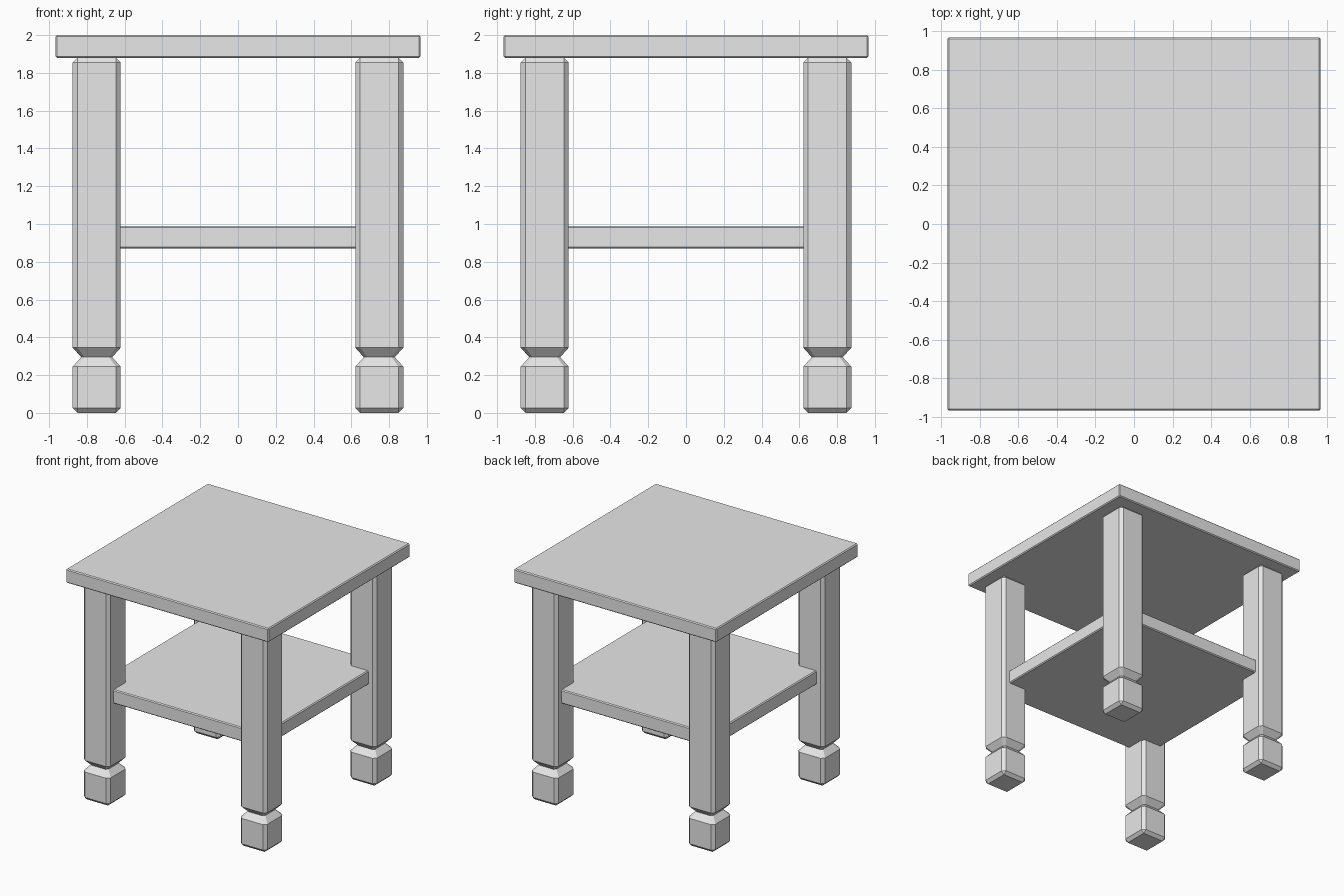
import bpy
import bmesh

cube = bpy.data.objects.get("Cube")
if cube:
    bpy.data.objects.remove(cube, do_unlink=True)

# Single plain grey
GREY = (0.8, 0.8, 0.8, 1.0)
grey = bpy.data.materials.new("light_grey")
grey.use_nodes = True
grey.diffuse_color = GREY
grey.node_tree.nodes["Principled BSDF"].inputs["Base Color"].default_value = GREY


def add_object(name, bm):
    bmesh.ops.recalc_face_normals(bm, faces=bm.faces)
    mesh = bpy.data.meshes.new(name)
    bm.to_mesh(mesh)
    bm.free()
    mesh.materials.append(grey)
    obj = bpy.data.objects.new(name, mesh)
    bpy.context.collection.objects.link(obj)
    return obj


def board(name, half, bottom, top, edge=0.008):
    """Square board with finely chamfered edges."""
    bm = bmesh.new()
    bmesh.ops.create_cube(bm, size=1)
    for v in bm.verts:
        v.co.x *= 2 * half
        v.co.y *= 2 * half
        v.co.z = top if v.co.z > 0 else bottom
    bmesh.ops.bevel(bm, geom=bm.edges[:], offset=edge, segments=1,
                    affect='EDGES', profile=0.5)
    return add_object(name, bm)


# Leg sections: height, half width, corner chamfer
LEG_SECTIONS = [
    (0.0, 0.101, 0.0),
    (0.026, 0.127, 0.026),
    (0.245, 0.127, 0.026),
    (0.295, 0.082, 0.017),
    (0.345, 0.127, 0.026),
    (1.855, 0.127, 0.026),
    (1.881, 0.101, 0.0),
]


def leg(name, x, y):
    """Chamfered square post with a pinched neck above the foot block."""
    bm = bmesh.new()
    rings = []
    for z, h, c in LEG_SECTIONS:
        f = h - c
        outline = [(h, -f), (h, f), (f, h), (-f, h),
                   (-h, f), (-h, -f), (-f, -h), (f, -h)]
        rings.append([bm.verts.new((x + px, y + py, z)) for px, py in outline])
    for low, high in zip(rings, rings[1:]):
        for i in range(8):
            j = (i + 1) % 8
            bm.faces.new((low[i], low[j], high[j], high[i]))
    bm.faces.new(rings[0][::-1])
    bm.faces.new(rings[-1])
    # the square ends have doubled corner points
    bmesh.ops.remove_doubles(bm, verts=bm.verts, dist=0.0005)
    return add_object(name, bm)


board("table_top", 0.966, 1.88, 2.0)
board("lower_shelf", 0.81, 0.87, 0.99)

LEG_CENTRE = 0.748
for end, sy in (("front", -1), ("back", 1)):
    for side, sx in (("left", 1), ("right", -1)):
        leg(f"{end}_{side}_leg", sx * LEG_CENTRE, sy * LEG_CENTRE)
